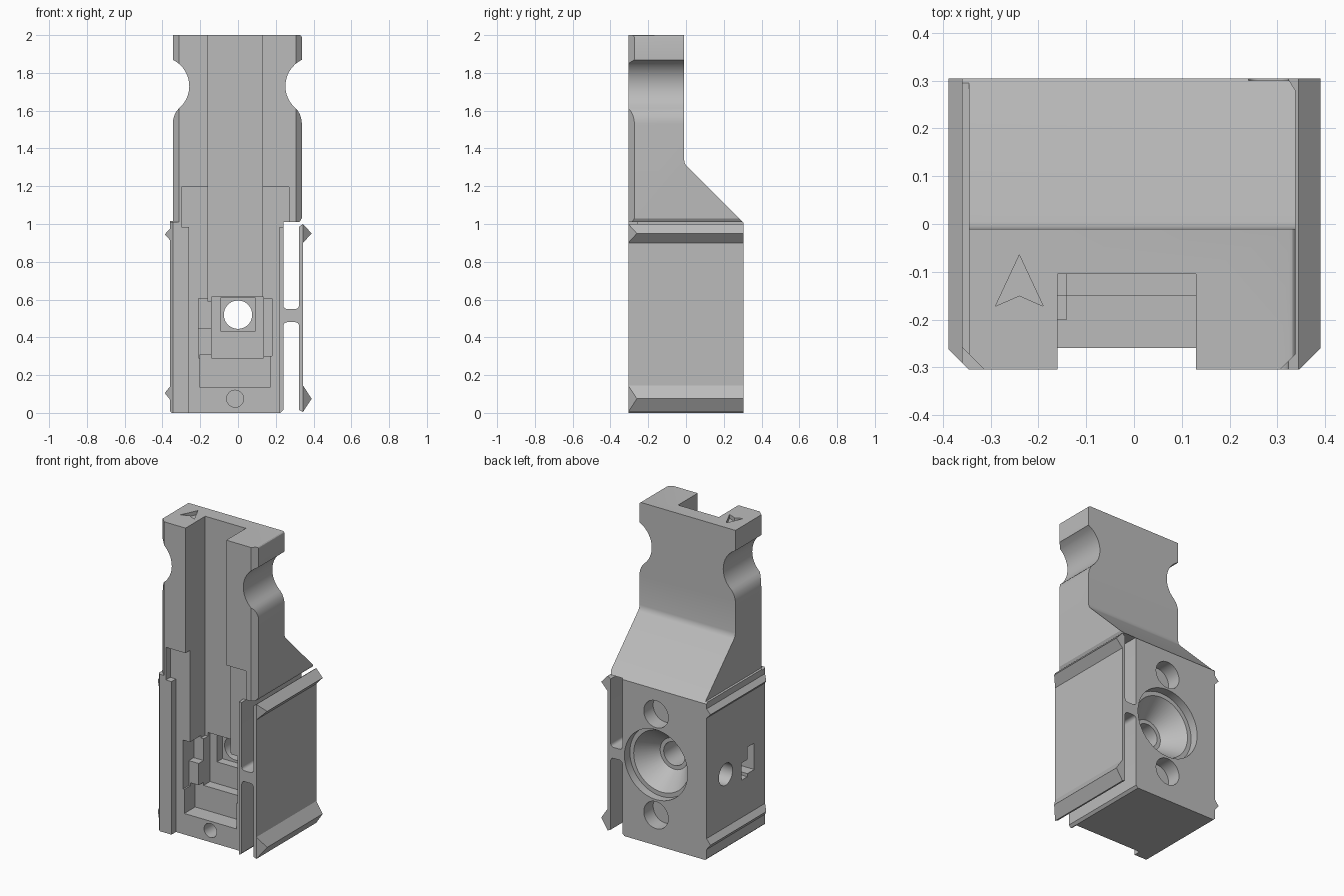
import bpy, bmesh
from math import sin, cos, radians
from mathutils import Matrix, Vector

if "Cube" in bpy.data.objects:
    bpy.data.objects.remove(bpy.data.objects["Cube"])

FRONT, BACK = -.305, .305
LEFT_EDGE, RIGHT_EDGE = -.345, .338
BORE_HEIGHT = .52
TOP = 2
MARGIN = .1

grey = bpy.data.materials.new("grey plastic")
grey.use_nodes = True
grey.diffuse_color = (.5, .5, .5, 1)
grey.node_tree.nodes["Principled BSDF"].inputs["Base Color"].default_value = grey.diffuse_color


def finish(name, bm):
    bmesh.ops.recalc_face_normals(bm, faces=bm.faces)
    mesh = bpy.data.meshes.new(name)
    bm.to_mesh(mesh)
    bm.free()
    mesh.materials.append(grey)
    obj = bpy.data.objects.new(name, mesh)
    bpy.context.collection.objects.link(obj)
    return obj


def prism(name, points, axis, start, end):
    """Extrude a flat outline along an axis; points use the other two axes in order."""
    bm = bmesh.new()
    index = "xyz".index(axis)
    verts = []
    for point in points:
        position = list(point)
        position.insert(index, start)
        verts.append(bm.verts.new(position))
    face = bm.faces.new(verts)
    extruded = bmesh.ops.extrude_face_region(bm, geom=[face])
    moved = [v for v in extruded["geom"] if isinstance(v, bmesh.types.BMVert)]
    step = Vector()
    step[index] = end - start
    bmesh.ops.translate(bm, vec=step, verts=moved)
    return finish(name, bm)


def arc(centre, radius, start, end, steps):
    """Points on a circle between two angles in degrees."""
    angles = [radians(start + (end - start) * i / steps) for i in range(steps + 1)]
    return [(centre[0] + radius * cos(a), centre[1] + radius * sin(a)) for a in angles]


def catch(x, reach, low, high):
    """Pointed catch on a side wall, listed upwards."""
    return [(x, low), (x + reach, (low + high) / 2), (x, high)]


def cut(cutter):
    """Subtract a helper solid from the body and discard it."""
    cutter.hide_render = True
    modifier = body.modifiers.new(cutter.name, "BOOLEAN")
    modifier.operation = "DIFFERENCE"
    modifier.solver = "EXACT"
    modifier.object = cutter
    bpy.context.view_layer.objects.active = body
    bpy.ops.object.modifier_apply(modifier=modifier.name)
    bpy.data.objects.remove(cutter)


def cut_front(name, left, right, low, high, depth):
    """Rectangular pocket sunk from the front to a given y."""
    corners = [(left, low), (right, low), (right, high), (left, high)]
    cut(prism(name, corners, "y", FRONT - MARGIN, depth))


def cut_round(name, start, end, radius, end_radius=None):
    """Round or tapered hole between two points."""
    start, end = Vector(start), Vector(end)
    line = end - start
    bm = bmesh.new()
    bmesh.ops.create_cone(bm, cap_ends=True, segments=48, radius1=radius,
                          radius2=end_radius or radius, depth=line.length)
    turn = line.to_track_quat("Z", "Y").to_matrix().to_4x4()
    bm.transform(Matrix.Translation((start + end) / 2) @ turn)
    cut(finish(name, bm))


def cut_chamfer(name, x, side, width, low, high):
    """Slanted cut on an upright front edge."""
    inner, outer = x - side * 2 * width, x + side * width
    triangle = [(inner, FRONT - width), (outer, FRONT + 2 * width), (outer, FRONT - width)]
    cut(prism(name, triangle, "z", low, high))


# Finger notch: a soft lower lip running into a hollow, as (inset, height)
lip = [(-x, z) for x, z in arc((-.126, 1.53), -.126, 180, 140, 5)]
lip = [(.126 * (1 - cos(radians(a))), 1.53 + .126 * sin(radians(a))) for a in range(0, 40, 8)]
notch = lip + arc((-.068, 1.73), .155, -50, 64, 14)

# Front silhouette: body, rib, side arm, grip and catches
gap_left, gap_right, fillet = .24, .323, .02
rib_low, rib_high = .48, .55
outline = [(-.35, 0), (.225, 0), (gap_left, .015)]
outline += arc((gap_left + fillet, rib_low - fillet), fillet, 180, 90, 4)
outline += arc((gap_right - fillet, rib_low - fillet), fillet, 90, 0, 4)
outline += [(gap_right, .015)]
for low, high in ((.005, .145), (.9, 1)):
    outline += catch(.344, .046, low, high)
outline += [(gap_right, .985)]
outline += arc((gap_right - fillet, rib_high + fillet), fillet, 0, -90, 4)
outline += arc((gap_left + fillet, rib_high + fillet), fillet, 270, 180, 4)
outline += [(gap_left, 1.01), (.325, 1.01), (RIGHT_EDGE, 1.03)]
outline += [(RIGHT_EDGE - inset, z) for inset, z in notch]
outline += arc((RIGHT_EDGE - .013, TOP - .013), .013, 0, 90, 3)
outline += [(LEFT_EDGE, TOP)]
outline += [(LEFT_EDGE + inset, z) for inset, z in reversed(notch)]
outline += [(LEFT_EDGE, 1.015), (-.36, 1.015)]
for low, high in ((.915, .975), (.07, .14)):
    outline += reversed(catch(-.36, -.028, low, high))
outline += [(-.36, .01)]
body = prism("holder_body", outline, "y", FRONT, BACK)

# Sloped back and thin upper grip
slope = [(.32, .99), (.005, 1.305), (-.006, 1.32), (-.01, 1.34), (-.01, TOP + MARGIN),
         (BACK + MARGIN, TOP + MARGIN), (BACK + MARGIN, .99)]
cut(prism("back_slope", slope, "x", -1, 1))

# Chamfered front edges
for side, edge in ((-1, LEFT_EDGE), (1, RIGHT_EDGE)):
    cut_chamfer("grip_chamfer", edge, side, .032, 1.01, TOP + MARGIN)
    cut_chamfer("catch_chamfer", side * .39, side, .045, -MARGIN, 1.01)

# Stepped cover recess and long guide channel
cut_front("cover_recess", -.26, .22, -MARGIN, 1, -.26)
cut_front("cover_recess_top", -.3, .27, .985, 1.195, -.26)
cut_front("guide_channel", -.16, .13, .59, TOP + MARGIN, -.105)

# Stepped pocket at the channel foot
cut_front("pocket_floor", -.2, .17, .135, .31, -.15)
cut_front("pocket_left", -.21, -.13, .45, .605, -.15)
cut_front("pocket_ledge", -.21, -.13, .29, .46, -.2)
cut_front("pocket_right", .12, .18, .3, .605, -.13)
cut_front("pocket_centre", -.14, .135, .29, .613, -.085)
cut_front("square_seat", -.09, .09, .43, .61, -.03)

# Stepped round opening in the back
cut_round("rear_bore", (0, .4, BORE_HEIGHT), (0, .25, BORE_HEIGHT), .225)
cut_round("rear_cone", (0, .26, BORE_HEIGHT), (0, .12, BORE_HEIGHT), .205, .1)
cut_round("through_bore", (0, BACK, BORE_HEIGHT), (0, -.2, BORE_HEIGHT), .075)

# Sockets above and below the opening
for offset in (-.325, .325):
    z = BORE_HEIGHT + offset
    cut_round("rear_socket", (0, .4, z), (0, .21, z), .087)

# Screw holes in the front
for x, z in ((-.22, 1.092), (.195, 1.092), (-.015, .075)):
    cut_round("screw_hole", (x, FRONT - MARGIN, z), (x, -.14, z), .045)

# Round hole and keyed slot in the side wall
cut_round("side_hole", (-.5, .11, .48), (-.15, .11, .48), .07)
slot = [(-.18, .4), (-.11, .4), (-.11, .38), (-.05, .38), (-.05, .49), (-.11, .49), (-.11, .57), (-.18, .57)]
cut(prism("side_slot", slot, "x", -.5, -.22))

# Arrow engraved in the top
arrow = [(-.24, -.065), (-.29, -.172), (-.24, -.15), (-.19, -.172)]
cut(prism("arrow_mark", arrow, "z", TOP - .025, TOP + MARGIN))

# Smooth curved faces, keep edges sharp
bpy.ops.object.select_all(action="DESELECT")
body.select_set(True)
bpy.ops.object.shade_smooth_by_angle(angle=radians(28))
